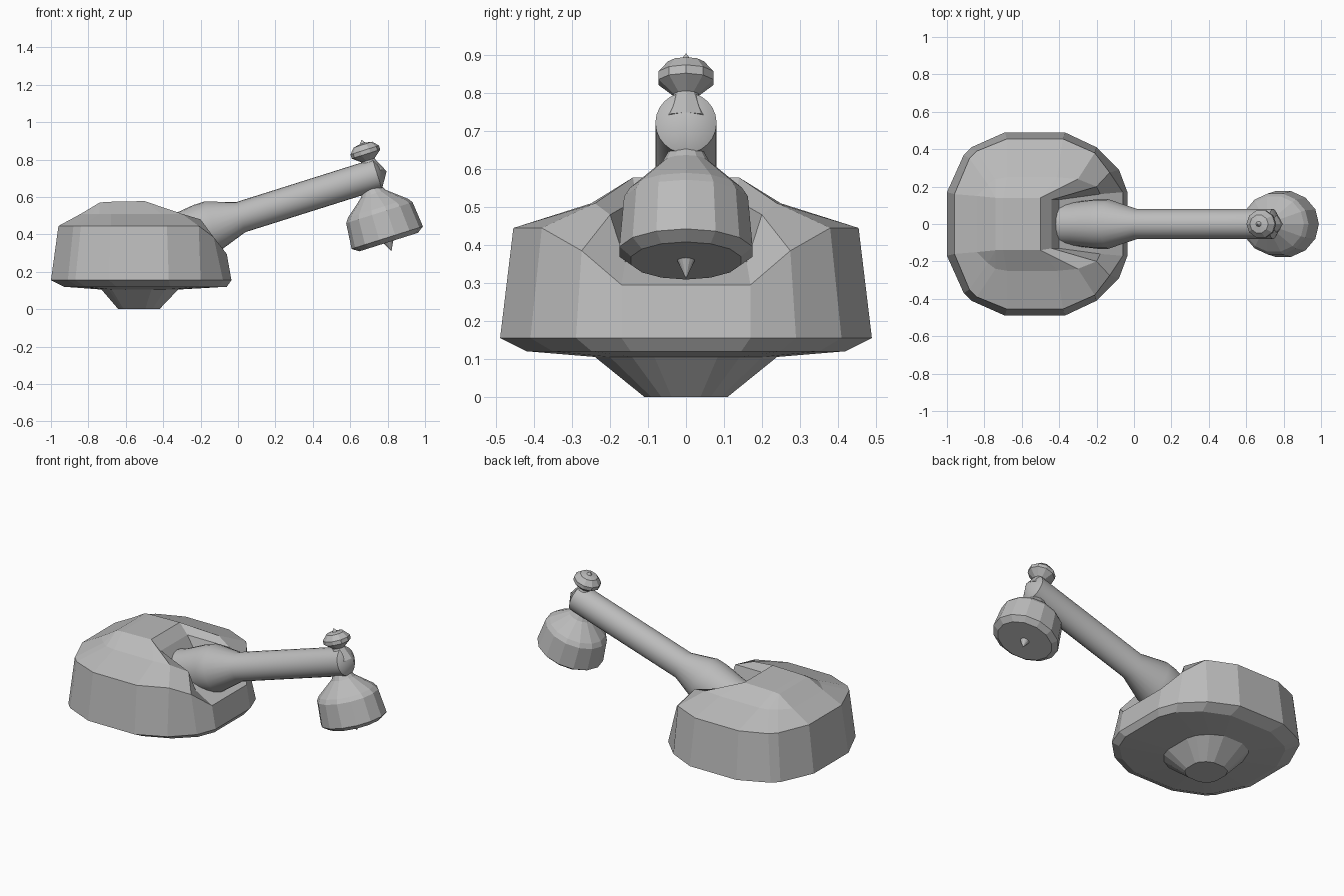
import bpy, bmesh, math
from mathutils import Matrix, Vector

cube = bpy.data.objects.get("Cube")
if cube:
    bpy.data.objects.remove(cube)

grey = bpy.data.materials.new("plain grey")
grey.use_nodes = True
colour = (0.5, 0.5, 0.5, 1)
grey.diffuse_color = colour
grey.node_tree.nodes["Principled BSDF"].inputs["Base Color"].default_value = colour

# The arm, hanging pod and knob all share one tilt
TILT = Matrix.Rotation(math.radians(-17.5), 4, 'Y')


def finish(bm, name):
    bmesh.ops.remove_doubles(bm, verts=bm.verts, dist=0.0005)
    bmesh.ops.dissolve_degenerate(bm, edges=bm.edges, dist=0.0005)
    bmesh.ops.recalc_face_normals(bm, faces=bm.faces)
    mesh = bpy.data.meshes.new(name)
    bm.to_mesh(mesh)
    bm.free()
    mesh.materials.append(grey)
    obj = bpy.data.objects.new(name, mesh)
    bpy.context.collection.objects.link(obj)
    return obj


def loft(bm, rows, closed):
    """Join neighbouring rows of points with quads."""
    rings = [[bm.verts.new(p) for p in row] for row in rows]
    for low, high in zip(rings, rings[1:]):
        count = len(low)
        for i in range(count if closed else count - 1):
            j = (i + 1) % count
            bm.faces.new((low[i], low[j], high[j], high[i]))


def lathe(name, profile, sides, offset, along_x=False, squash=1.0, smooth=False):
    """Turn (position, radius) pairs about a tilted axis."""
    rows = []
    for pos, radius in profile:
        row = []
        for i in range(sides):
            a = math.tau * i / sides
            c, s = radius * math.cos(a), radius * math.sin(a) * squash
            p = (pos, s, offset + c) if along_x else (offset + c, s, pos)
            row.append(TILT @ Vector(p))
        rows.append(row)
    bm = bmesh.new()
    loft(bm, rows, True)
    obj = finish(bm, name)
    if smooth:
        bpy.ops.object.select_all(action='DESELECT')
        obj.select_set(True)
        bpy.context.view_layer.objects.active = obj
        bpy.ops.object.shade_smooth_by_angle(angle=math.radians(25))
    return obj


# Body: half outline at the widest level, from the rear end to the notch
outline = [(-1, .17), (-.91, .37), (-.87, .41), (-.69, .49),
           (-.37, .49), (-.2, .41), (-.08, .29), (-.035, .17)]


def level(x0, x1, half_width, z):
    """The outline fitted to a new length and width."""
    scale = (x1 - x0) / .965
    return [(x0 + (x + 1) * scale, y * half_width / .49, z) for x, y in outline]


shoulder = [(-.96, .16, .445), (-.88, .35, .445), (-.84, .39, .445),
            (-.68, .455, .445), (-.38, .455, .445), (-.21, .38, .445),
            (-.13, .275, .385), (-.06, .17, .295)]
ridge = [(-.84, .15, .51), (-.78, .21, .51), (-.74, .24, .51),
         (-.68, .25, .51), (-.41, .25, .51), (-.3, .24, .51),
         (-.2, .2, .48), (-.18, .16, .355)]
dome = [(-.74, .14, .57)] * 3 + [(-.7, .14, .574)] + [(-.5, .14, .578)] * 2 + [
    (-.44, .13, .52), (-.4, .13, .45)]
levels = [level(-.64, -.42, .11, 0), level(-.73, -.32, .24, .105),
          level(-.93, -.06, .42, .12), level(-1, -.035, .49, .155),
          shoulder, ridge, dome]
rows = []
for row in levels:
    (xa, _, za), (xb, _, zb) = row[0], row[-1]
    rows.append([(xa, 0, za)] + row + [(xb, 0, zb)])
# Close the floor and the roof on the centre line
rows.insert(0, [(x, 0, z) for x, y, z in rows[0]])
rows.append([(x, 0, z) for x, y, z in rows[-1]])
bm = bmesh.new()
loft(bm, rows, False)
body = finish(bm, "body")
mirror = body.modifiers.new("mirror", 'MIRROR')
mirror.use_axis = (False, True, False)
mirror.use_clip = True

# Arm with a flared neck and a pointed end
lathe("arm", [(-.32, 0), (-.32, .12), (-.188, .122), (-.06, .138), (.003, .138),
              (.162, .084), (.927, .084), (.98, 0)],
      24, .465, along_x=True, squash=.96, smooth=True)

# Hanging pod with a small spike underneath
lathe("hanging_pod", [(.05, 0), (.1, .026), (.1, .165), (.125, .2), (.265, .186),
                      (.29, .168), (.37, .07), (.42, .04), (.42, 0)],
      14, .876, squash=.9)

# Knob on top of the arm end
lathe("top_knob", [(.48, 0), (.48, .07), (.55, .036), (.585, .08), (.608, .08),
                   (.638, .052), (.645, .015), (.665, 0)],
      10, .902, squash=.95)
